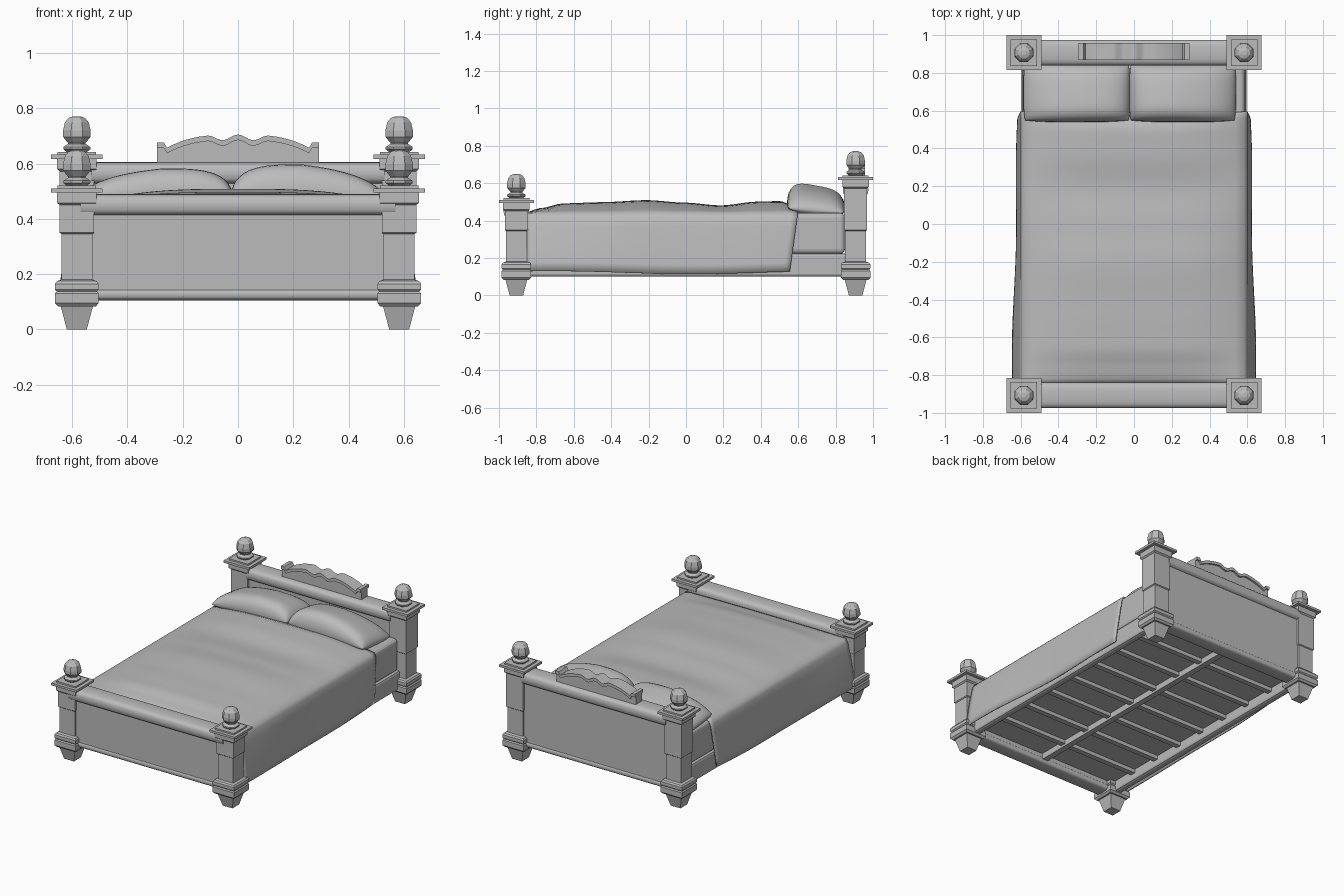
import bpy, bmesh, math

if "Cube" in bpy.data.objects:
    bpy.data.objects.remove(bpy.data.objects["Cube"])

GREY = bpy.data.materials.new("plain grey")
GREY.diffuse_color = (0.5, 0.5, 0.5, 1)
GREY.use_nodes = True
GREY.node_tree.nodes["Principled BSDF"].inputs["Base Color"].default_value = GREY.diffuse_color


def make(name, verts, faces, smooth=None):
    me = bpy.data.meshes.new(name)
    me.from_pydata(verts, [], faces)
    bm = bmesh.new()
    bm.from_mesh(me)
    bmesh.ops.recalc_face_normals(bm, faces=bm.faces)
    bm.to_mesh(me)
    bm.free()
    ob = bpy.data.objects.new(name, me)
    bpy.context.collection.objects.link(ob)
    me.materials.append(GREY)
    if smooth:
        bpy.ops.object.select_all(action='DESELECT')
        ob.select_set(True)
        bpy.context.view_layer.objects.active = ob
        bpy.ops.object.shade_smooth_by_angle(angle=math.radians(smooth))
    return ob


def bevel(ob, width, segments=2):
    m = ob.modifiers.new("bevel", 'BEVEL')
    m.width, m.segments, m.limit_method = width, segments, 'ANGLE'


def lathe(name, rings, sides, cx, cy):
    """Stack of polygon rings (radius, z), closed at both ends."""
    verts, faces = [], []
    for r, z in rings:
        for k in range(sides):
            a = math.tau * (k + 0.5) / sides
            r2 = r / math.cos(math.pi / sides)
            verts.append((cx + r2 * math.cos(a), cy + r2 * math.sin(a), z))
    for i in range(len(rings) - 1):
        for k in range(sides):
            a, b = i * sides + k, i * sides + (k + 1) % sides
            faces.append((a, b, b + sides, a + sides))
    faces.append(tuple(range(sides)))
    faces.append(tuple(range(len(verts) - sides, len(verts))))
    return make(name, verts, faces)


def box(name, x0, x1, y0, y1, z0, z1):
    v = [(x, y, z) for z in (z0, z1) for x, y in ((x0, y0), (x1, y0), (x1, y1), (x0, y1))]
    f = [(0, 1, 2, 3), (4, 5, 6, 7)] + [(i, (i + 1) % 4, (i + 1) % 4 + 4, i + 4) for i in range(4)]
    return make(name, v, f)


def extrude_x(name, profile, x0, x1, smooth=40):
    n = len(profile)
    v = [(x, y, z) for x in (x0, x1) for y, z in profile]
    f = [tuple(range(n)), tuple(range(n, 2 * n))]
    f += [(i, (i + 1) % n, (i + 1) % n + n, i + n) for i in range(n)]
    return make(name, v, f, smooth)


def round_rail(name, cy, cz, hy, hz, half):
    """Horizontal rail with a softly rounded section."""
    pts = []
    for k in range(20):
        c, s = math.cos(math.tau * k / 20), math.sin(math.tau * k / 20)
        pts.append((cy + hy * math.copysign(abs(c) ** 0.6, c),
                    cz + hz * math.copysign(abs(s) ** 0.6, s)))
    extrude_x(name, pts, -half, half)


# Corner posts: tapered foot, stepped base, shaft, stepped cap and finial
PX, PY = 0.583, 0.907
FOOT = [(.036, 0), (.058, .083), (.068, .083), (.079, .095), (.079, .13), (.073, .137),
        (.079, .144), (.079, .165), (.072, .175), (.056, .18), (.056, .345), (.062, .35)]
CAP = [(.062, .45), (.071, .458), (.071, .495), (.093, .495), (.093, .51), (.07, .51), (.07, .52)]
FINIAL = [(.03, .515), (.049, .53), (.049, .538), (.032, .549), (.032, .553), (.05, .575),
          (.05, .597), (.043, .627), (.03, .643), (.012, .649)]
for end, sy, lift in (("front", -1, 0), ("back", 1, .122)):
    for side, sx in (("left", -1), ("right", 1)):
        raise_up = lambda rings: [(r, z + lift) for r, z in rings]
        lathe(f"{end}_{side}_post", FOOT + raise_up(CAP), 4, sx * PX, sy * PY)
        lathe(f"{end}_{side}_finial", raise_up(FINIAL), 8, sx * PX, sy * PY)

# Footboard and headboard: panel, top rail and bottom rail
for name, sy, top in (("footboard", -1, .49), ("headboard", 1, .605)):
    cy = sy * PY
    box(name + "_panel", -.55, .55, cy - .045, cy + .045, .115, top - .04)
    round_rail(name + "_top_rail", cy, top - .04, .068, .04, .57 if sy < 0 else .53)
    round_rail(name + "_bottom_rail", cy, .127, .05, .022, .55)


# Wavy crest on the headboard, with a moulded cap following the wave
def wave(x):
    a = abs(x)
    if a > .26:
        return .677
    return .655 + .05 * (1 - (a / .26) ** 3) - .02 * math.sin(math.pi * min(a, .11) / .11) ** 2


N = 48
xs = [-.293 + .586 * i / N for i in range(N + 1)]
for name, drop, y0, y1 in (("crest_board", .012, .88, .945), ("crest_cap", 0, .868, .957)):
    v, f = [], []
    for x in xs:
        zt = wave(x) - drop
        zb = .59 if drop else wave(x) - .02
        v += [(x, y0, zb), (x, y1, zb), (x, y1, zt), (x, y0, zt)]
    for i in range(N):
        f += [(4 * i + k, 4 * i + (k + 1) % 4, 4 * i + 4 + (k + 1) % 4, 4 * i + 4 + k) for k in range(4)]
    f += [(0, 1, 2, 3), tuple(range(4 * N, 4 * N + 4))]
    make(name, v, f, 30)

# Side rails, base board, centre beam and slats
for side, sx in (("left", -1), ("right", 1)):
    x = sorted((sx * .545, sx * .595))
    bevel(box(side + "_side_rail", *x, -.86, .86, .1, .225), .014)
box("base_board", -.56, .56, -.87, .87, .17, .225)
box("centre_beam", -.02, .02, -.87, .87, .13, .175)
for i in range(7):
    y = -.66 + .22 * i
    box(f"slat_{i + 1}", -.56, .56, y - .018, y + .018, .145, .175)

# Mattress
bevel(box("mattress", -.588, .588, -.855, .85, .222, .44), .025, 3)


# Blanket: draped sheet, swelling and dipping along the bed
CROWN = [(-.87, .435), (-.78, .462), (-.65, .488), (-.45, .494), (-.2, .505), (0, .492),
         (.2, .477), (.4, .497), (.52, .5), (.6, .475)]


def crown(y):
    for (a, za), (b, zb) in zip(CROWN, CROWN[1:]):
        if y <= b:
            t = max(0, (y - a) / (b - a))
            t = t * t * (3 - 2 * t)
            return za + (zb - za) * t
    return CROWN[-1][1]


ROWS, DROP, TOP = 44, 7, 24
verts, faces = [], []
for j in range(ROWS + 1):
    t = j / ROWS
    row = []
    y0 = -.85 + 1.445 * t
    flare = .642 - .03 * t + .005 * math.sin(9 * t)
    for k in range(DROP):  # hanging side, from the hem upward
        s = k / (DROP - 1)
        hem = .122 + .008 * math.sin(6 * t + 1)
        x = flare + (.597 - flare) * s ** 1.3
        row.append((x, y0 - .04 * t * (1 - s), hem + (.415 - hem) * s))
    left = [(-x, y, z) for x, y, z in row]
    over = []
    for k in range(TOP + 1):
        x = -.583 + 1.166 * k / TOP
        edge = min(.438, crown(y0))
        z = edge + (crown(y0) - edge) * (1 - abs(x / .583) ** 3)
        over.append((x, y0 - .02 * t * (1 - (x / .583) ** 2), z))
    verts += left + over + row[::-1]
W = 2 * DROP + TOP + 1
for j in range(ROWS):
    for k in range(W - 1):
        a = j * W + k
        faces.append((a, a + 1, a + W + 1, a + W))
blanket = make("blanket", verts, faces, 60)
sol = blanket.modifiers.new("thickness", 'SOLIDIFY')
sol.thickness, sol.offset = .008, 0


# Pillows: soft cushions, tapering towards the outer ends
def pillow(name, x0, x1, peak, outer):
    n, m = 28, 18
    v, f = [], []
    for top in (1, 0):
        for j in range(m + 1):
            for i in range(n + 1):
                u = math.sin(math.pi / 2 * (2 * i / n - 1))
                w = math.sin(math.pi / 2 * (2 * j / m - 1))
                h = math.sqrt(max(0, (1 - u ** 4) * (1 - w ** 4)))
                mid = .48 - .012 * w - .025 * max(0, u * outer) ** 2
                rise = (peak - .485) * (1 - .35 * max(0, u * outer + .1)) * (1 - .15 * w)
                x = (x0 + x1) / 2 + (x1 - x0) / 2 * u * (1 - .03 * w ** 4)
                y = .695 + .155 * w * (1 - .06 * u ** 4)
                v.append((x, y, mid + h * (rise if top else -.05)))
    size = (n + 1) * (m + 1)
    for s in (0, size):
        for j in range(m):
            for i in range(n):
                a = s + j * (n + 1) + i
                f.append((a, a + 1, a + n + 2, a + n + 1))
    ob = make(name, v, f)
    bm = bmesh.new()
    bm.from_mesh(ob.data)
    bmesh.ops.remove_doubles(bm, verts=bm.verts, dist=.0005)
    bmesh.ops.recalc_face_normals(bm, faces=bm.faces)
    for face in bm.faces:
        face.smooth = True
    bm.to_mesh(ob.data)
    bm.free()


pillow("left_pillow", -.585, -.02, .578, -1)
pillow("right_pillow", -.025, .54, .592, 1)
